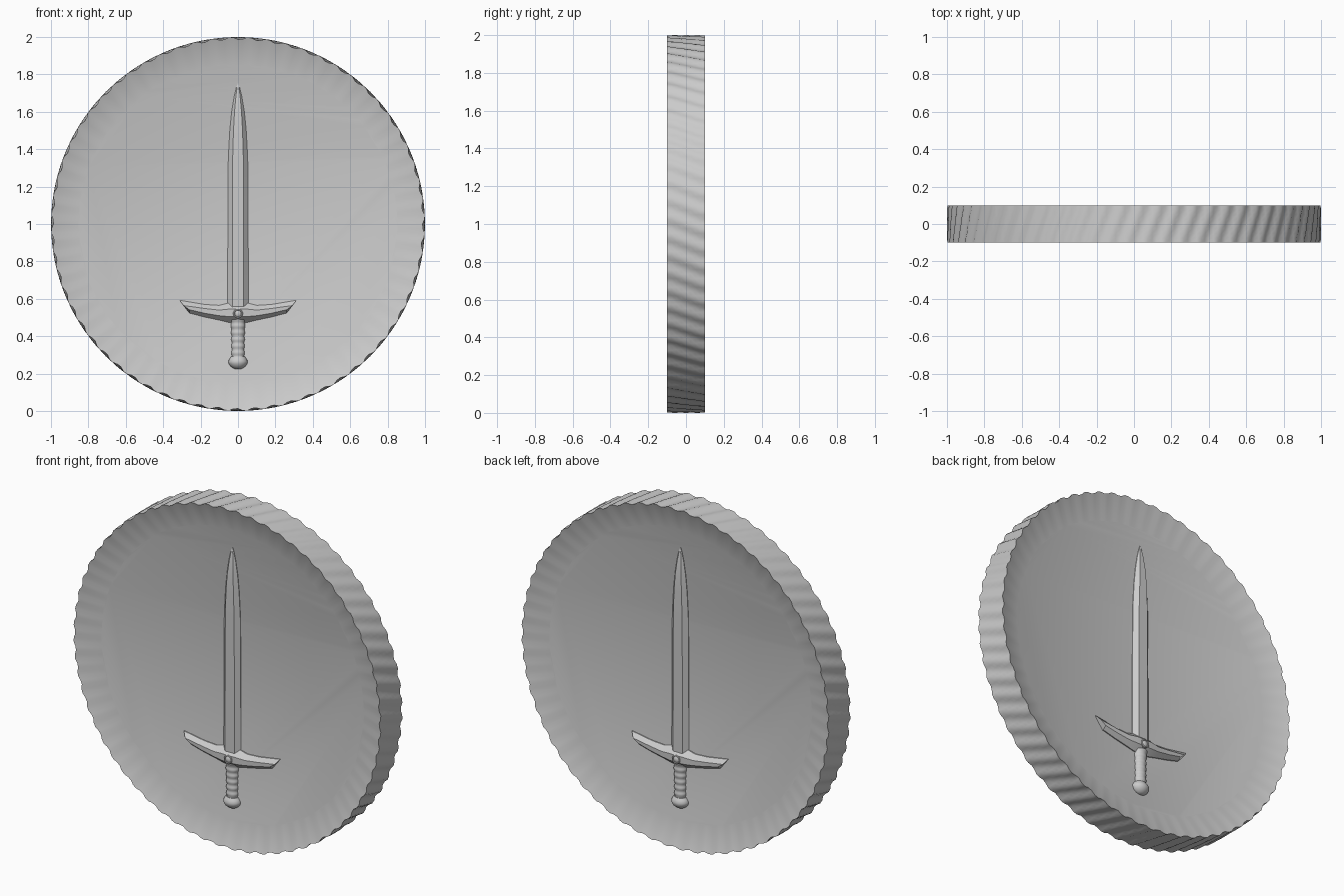
import bpy, bmesh, math

if "Cube" in bpy.data.objects:
    bpy.data.objects.remove(bpy.data.objects["Cube"])

CZ = 1.0        # coin centre height
FLOOR = -0.05   # y of the recessed front face


def finish(name, bm, angle=30, mirror=False):
    bmesh.ops.recalc_face_normals(bm, faces=bm.faces)
    me = bpy.data.meshes.new(name)
    bm.to_mesh(me)
    bm.free()
    ob = bpy.data.objects.new(name, me)
    bpy.context.collection.objects.link(ob)
    bpy.ops.object.select_all(action='DESELECT')
    ob.select_set(True)
    bpy.context.view_layer.objects.active = ob
    bpy.ops.object.shade_smooth_by_angle(angle=math.radians(angle))
    if mirror:  # same relief on the back face
        m = ob.modifiers.new("both_faces", 'MIRROR')
        m.use_axis = (False, True, False)
    return ob


def loft(name, rings, closed_ends=True, **kw):
    bm = bmesh.new()
    loops = [[bm.verts.new(p) for p in r] for r in rings]
    n = len(rings[0])
    for a, b in zip(loops, loops[1:]):
        for i in range(n):
            j = (i + 1) % n
            bm.faces.new((a[i], a[j], b[j], b[i]))
    if closed_ends:
        bm.faces.new(loops[0])
        bm.faces.new(loops[-1])
    return finish(name, bm, **kw)


# coin: recessed 32-sided faces, sloped rim, slanted reeding round the edge
RIDGES, N, SIDES = 64, 256, 32


def coin_ring(r, y, ridge=0.0, twist=0.0):
    pts = []
    for i in range(N):
        a = 2 * math.pi * i / N
        if ridge:
            q = r - ridge * (0.5 - 0.5 * math.cos(RIDGES * (a - twist)))
        else:
            step = 2 * math.pi / SIDES
            q = r * math.cos(step / 2) / math.cos(a % step - step / 2)
        pts.append((q * math.sin(a), y, CZ + q * math.cos(a)))
    return pts


rows = [coin_ring(0.855, FLOOR)]
for k in range(9):
    t = k / 8
    rows.append(coin_ring(1.0, -0.1 + 0.2 * t, 0.014, 0.08 * (t - 0.5)))
rows.append(coin_ring(0.855, -FLOOR))
loft("coin", rows, angle=35)

# blade: bevelled edges and a flat raised middle, (z, half width)
back = FLOOR + 0.02
blade = [(0.53, 0.056), (1.1, 0.054), (1.35, 0.052), (1.5, 0.044),
         (1.6, 0.034), (1.68, 0.021), (1.73, 0.009), (1.75, 0.002)]
rings = []
for z, w in blade:
    h = FLOOR - 0.027 * min(1, w / 0.04)
    m = 0.55 * w
    rings.append([(-w, back, z), (-w, FLOOR - 0.003, z), (-m, h, z),
                  (m, h, z), (w, FLOOR - 0.003, z), (w, back, z)])
loft("blade", rings, angle=20, mirror=True)

# crossguard: upswept arms, (x, bottom z, top z, height)
half = [(0.0, 0.472, 0.578, 0.042), (0.05, 0.474, 0.578, 0.04),
        (0.10, 0.486, 0.565, 0.034), (0.18, 0.503, 0.57, 0.03),
        (0.26, 0.524, 0.583, 0.026)]
stations = [(-x, b, t, h) for x, b, t, h in reversed(half[1:])] + half
rings = []
for x, b, t, h in stations:
    s = 1.0 + 0.2 * (abs(x) > 0.25)   # slanted arm ends
    d = t - b
    rings.append([(x, back, b), (x, FLOOR - 0.006, b),
                  (x, FLOOR - h, b + 0.3 * d), (x * (1 + (s - 1) * 0.6), FLOOR - h, b + 0.68 * d),
                  (x * s, FLOOR - 0.006, t + 0.009 * (s > 1)),
                  (x * s, back, t + 0.009 * (s > 1))])
loft("crossguard", rings, angle=30, mirror=True)


def turned(name, profile, depth, seg=20):
    rings = []
    for z, r in profile:
        rings.append([(r * math.cos(2 * math.pi * i / seg),
                       FLOOR + r * depth * math.sin(2 * math.pi * i / seg), z)
                      for i in range(seg)])
    return loft(name, rings, angle=50, mirror=True)


# grip with wrapped bands
grip = [(0.275 + 0.215 * k / 40,
         0.034 + 0.002 * math.cos(2 * math.pi * 6 * k / 40) + 0.006 * (k / 40) ** 4)
        for k in range(41)]
turned("grip", grip, 0.85)

# pommel
turned("pommel", [(0.224, 0.012), (0.229, 0.026), (0.24, 0.041), (0.254, 0.05),
                  (0.267, 0.052), (0.28, 0.045), (0.292, 0.036)], 0.85)

# round stud with a raised collar in the middle of the guard
rings = []
for r, y in [(0.026, -0.07), (0.026, -0.094), (0.023, -0.097), (0.019, -0.097),
             (0.017, -0.093), (0.012, -0.096), (0.004, -0.098)]:
    rings.append([(r * math.cos(2 * math.pi * i / 24), y,
                   0.521 + r * math.sin(2 * math.pi * i / 24)) for i in range(24)])
loft("guard_stud", rings, angle=40, mirror=True)
